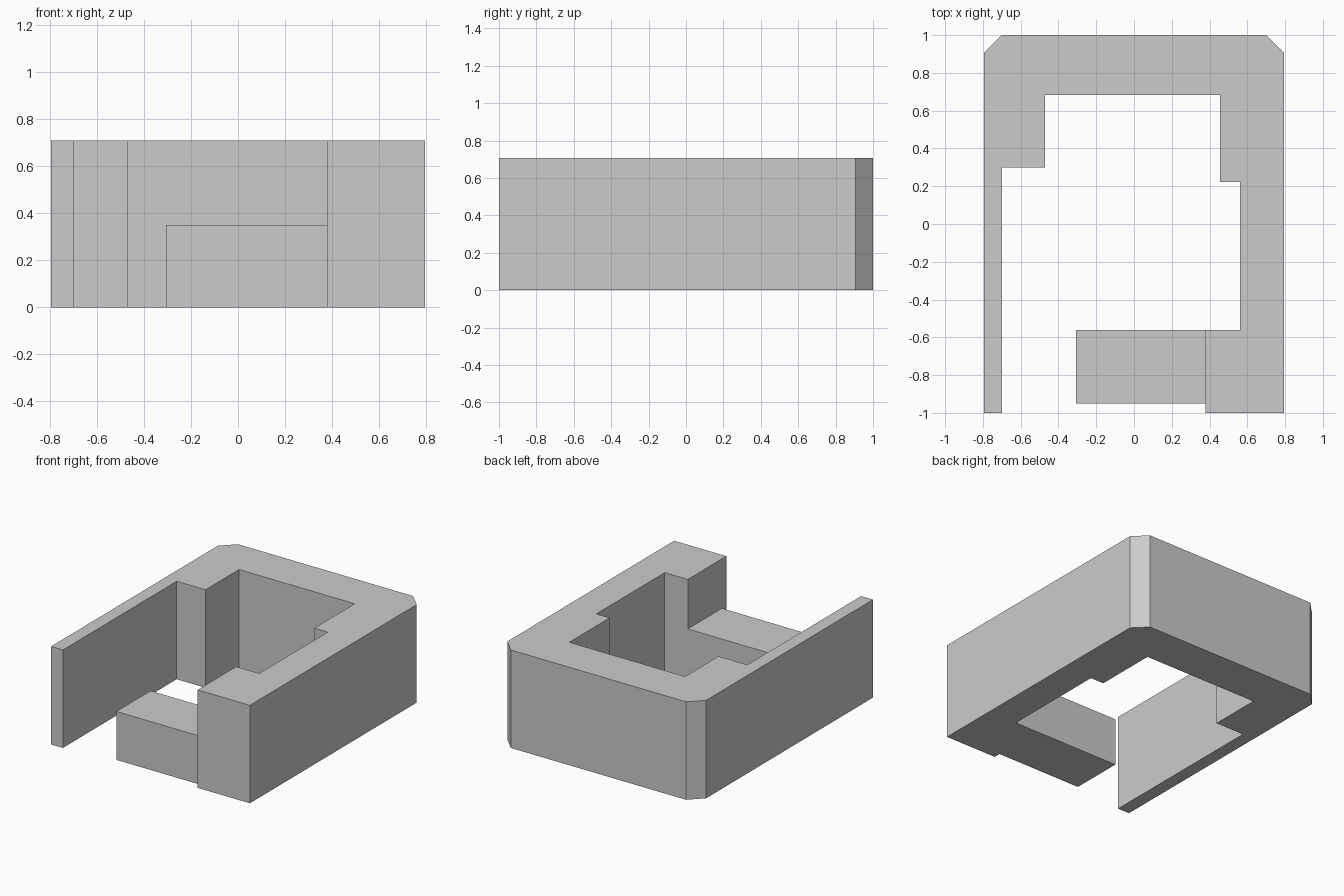
import bpy
import bmesh

cube = bpy.data.objects.get("Cube")
if cube:
    bpy.data.objects.remove(cube, do_unlink=True)

grey = bpy.data.materials.new("plain grey")
grey.use_nodes = True
colour = (0.6, 0.6, 0.6, 1)
grey.diffuse_color = colour
grey.node_tree.nodes["Principled BSDF"].inputs["Base Color"].default_value = colour


def extrude_plan(name, outline, height):
    """Raise a flat plan outline from the ground into a solid."""
    bm = bmesh.new()
    base = bm.faces.new([bm.verts.new((x, y, 0)) for x, y in outline])
    raised = bmesh.ops.extrude_face_region(bm, geom=[base], use_keep_orig=True)
    verts = [v for v in raised["geom"] if isinstance(v, bmesh.types.BMVert)]
    bmesh.ops.translate(bm, vec=(0, 0, height), verts=verts)
    bmesh.ops.recalc_face_normals(bm, faces=bm.faces)
    mesh = bpy.data.meshes.new(name)
    bm.to_mesh(mesh)
    bm.free()
    mesh.materials.append(grey)
    obj = bpy.data.objects.new(name, mesh)
    bpy.context.collection.objects.link(obj)
    return obj


W, L, H = 0.795, 1.0, 0.708
CHAMFER = 0.095

# Wrap-around wall: outer edge with chamfered back corners, then stepped inner edge
outer = [(W, -L), (W, L - CHAMFER), (W - CHAMFER, L),
         (CHAMFER - W, L), (-W, L - CHAMFER), (-W, -L)]
inner = [(-0.7, -L), (-0.7, 0.3), (-0.47, 0.3), (-0.47, 0.683),
         (0.455, 0.683), (0.455, 0.222), (0.562, 0.222),
         (0.562, -0.56), (0.378, -0.56), (0.378, -L)]
extrude_plan("stepped_wall", outer + inner, H)

# Low block reaching across the front opening
extrude_plan("low_front_block",
             [(-0.307, -0.95), (0.378, -0.95), (0.378, -0.56), (-0.307, -0.56)],
             0.35)
